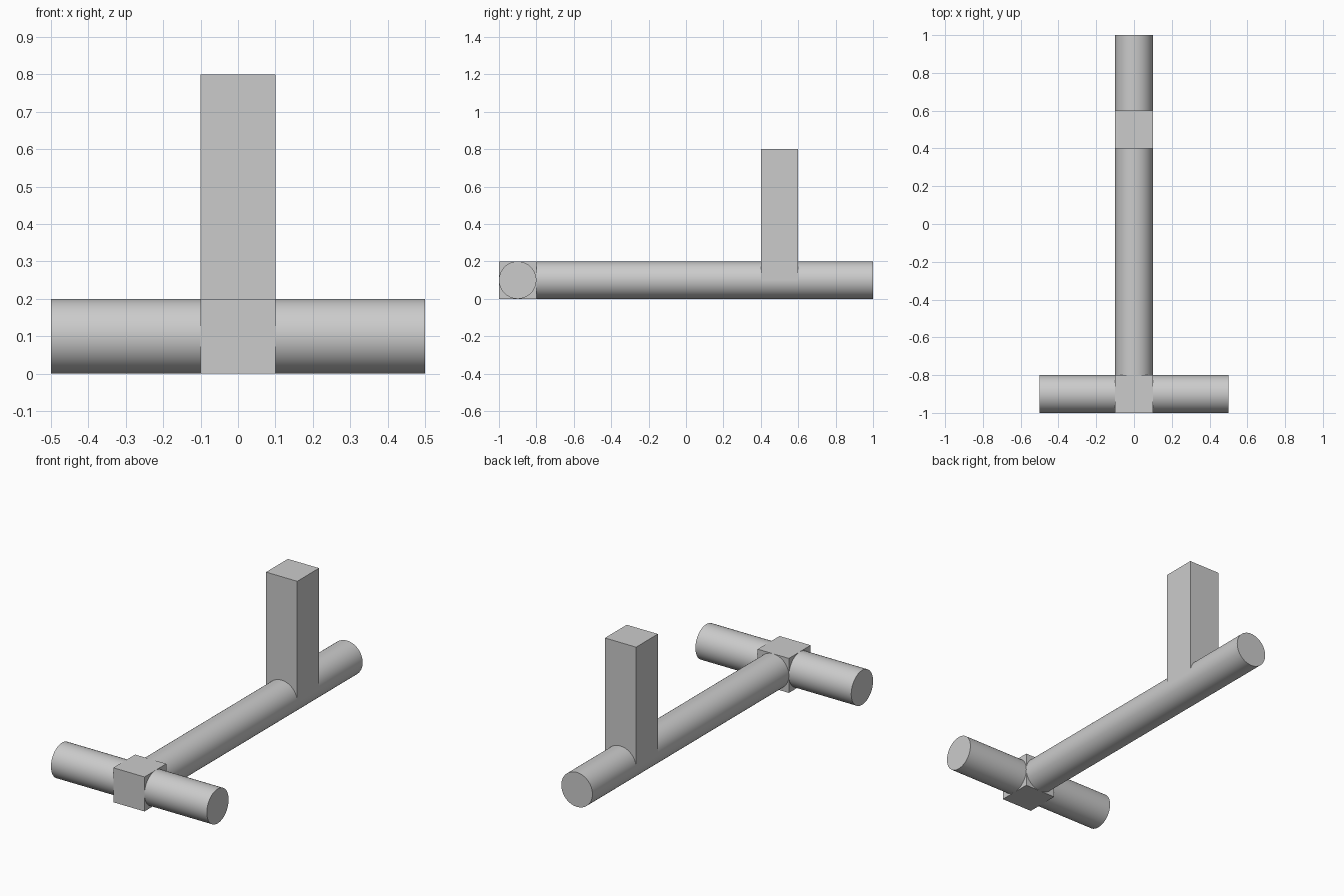
import bpy
import math

cube = bpy.data.objects.get("Cube")
if cube:
    bpy.data.objects.remove(cube, do_unlink=True)

RADIUS = 0.1

grey = bpy.data.materials.new("plain_grey")
grey.use_nodes = True
colour = (0.6, 0.6, 0.6, 1)
grey.diffuse_color = colour
grey.node_tree.nodes["Principled BSDF"].inputs["Base Color"].default_value = colour


def finish(name):
    obj = bpy.context.object
    obj.name = name
    obj.data.materials.append(grey)
    return obj


def box(name, centre, size):
    bpy.ops.mesh.primitive_cube_add(size=1, location=centre)
    obj = finish(name)
    obj.scale = size
    bpy.ops.object.transform_apply(location=False, rotation=False, scale=True)


def rod(name, centre, length, rotation):
    bpy.ops.mesh.primitive_cylinder_add(
        vertices=64, radius=RADIUS, depth=length, location=centre, rotation=rotation)
    finish(name)
    bpy.ops.object.shade_smooth_by_angle(angle=math.radians(30))


# Long rod running front to back, from the joint to the rear end
rod("long_rod", (0, 0.05, RADIUS), 1.9, (math.pi / 2, 0, 0))

# Crossbar and the square joint block at the front
rod("crossbar", (0, -0.9, RADIUS), 1.0, (0, math.pi / 2, 0))
box("joint_block", (0, -0.9, RADIUS), (0.2, 0.2, 0.2))

# Square upright post, rising from the axis of the long rod
box("upright_post", (0, 0.5, 0.45), (0.2, 0.2, 0.7))
